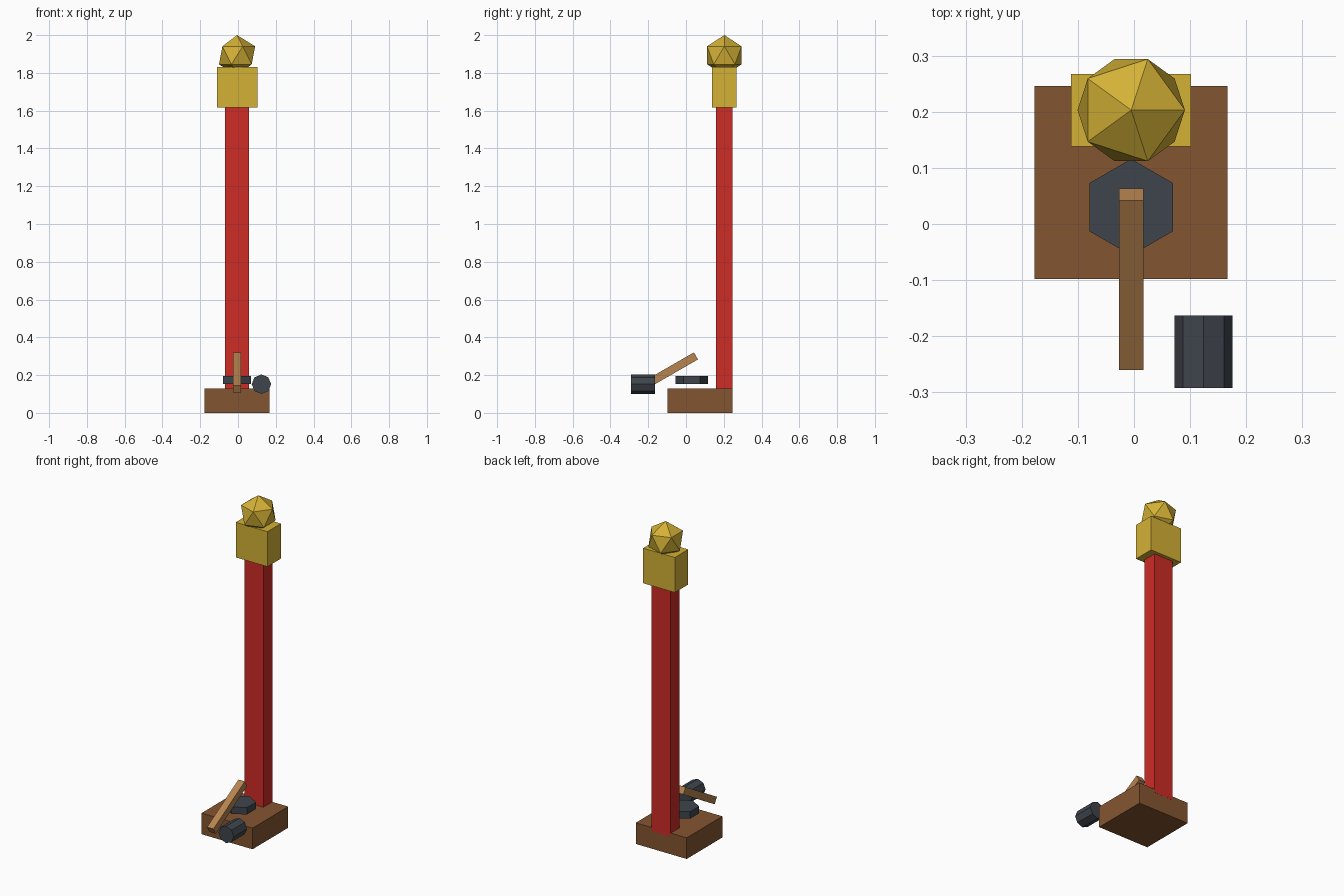
import bpy
import math

if "Cube" in bpy.data.objects:
    bpy.data.objects.remove(bpy.data.objects["Cube"])


def material(name, rgb):
    """Flat colour from 0-255 sRGB values."""
    m = bpy.data.materials.new(name)
    lin = [((c / 255 + 0.055) / 1.055) ** 2.4 for c in rgb]
    m.diffuse_color = (*lin, 1)
    m.use_nodes = True
    m.node_tree.nodes["Principled BSDF"].inputs["Base Color"].default_value = m.diffuse_color
    return m


RED = material("red", (206, 44, 38))
GOLD = material("gold", (212, 177, 54))
BROWN = material("dark wood", (132, 85, 48))
TAN = material("light wood", (183, 132, 80))
IRON = material("iron", (63, 69, 77))


def finish(name, mat):
    ob = bpy.context.object
    ob.name = name
    ob.data.materials.append(mat)
    return ob


def box(name, mat, centre, size, tilt=0):
    bpy.ops.mesh.primitive_cube_add(size=1, location=centre, rotation=(tilt, 0, 0))
    bpy.context.object.scale = size
    return finish(name, mat)


def prism(name, mat, sides, radius, depth, centre, rotation=(0, 0, 0)):
    bpy.ops.mesh.primitive_cylinder_add(vertices=sides, radius=radius, depth=depth,
                                        location=centre, rotation=rotation)
    return finish(name, mat)


X = -0.005   # centre line of the tower
Y = 0.203

# Tower: wooden base, tall column sunk slightly into it, gold block and faceted finial
box("base", BROWN, (X, 0.074, 0.0645), (0.344, 0.344, 0.129))
box("column", RED, (X, Y, 0.862), (0.128, 0.087, 1.51))
box("top_block", GOLD, (X, Y, 1.724), (0.214, 0.129, 0.214))
bpy.ops.mesh.primitive_ico_sphere_add(subdivisions=1, radius=0.107, location=(X, Y, 1.893))
finish("finial", GOLD)

# Strike plate hovering above the base
prism("strike_plate", IRON, 6, 0.086, 0.042, (X, 0.03, 0.175))

# Mallet: tilted handle and octagonal head lying along y
box("mallet_handle", TAN, (X, -0.0985, 0.2145), (0.043, 0.349, 0.043), math.radians(30))
prism("mallet_head", IRON, 8, 0.0515, 0.129, (0.124, -0.2275, 0.152), (math.pi / 2, 0, 0))
